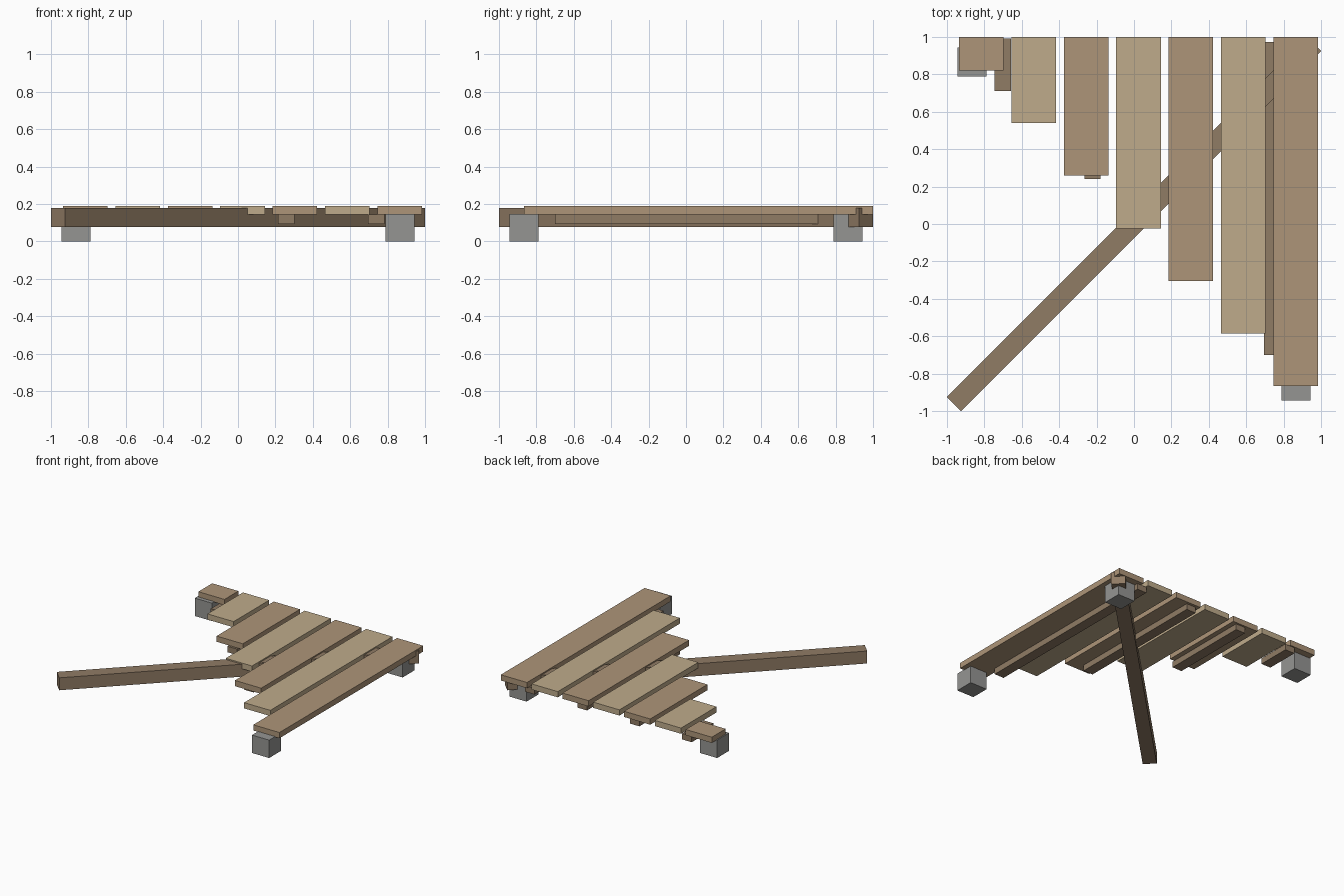
import bpy
from math import radians, sqrt

if "Cube" in bpy.data.objects:
    bpy.data.objects.remove(bpy.data.objects["Cube"])


def material(name, color):
    m = bpy.data.materials.new(name)
    m.diffuse_color = (*color, 1)
    m.use_nodes = True
    m.node_tree.nodes["Principled BSDF"].inputs["Base Color"].default_value = m.diffuse_color
    return m


def box(name, x, y, z, mat=None, turn=0):
    """Box from (min, max) ranges, optionally turned about z."""
    ranges = (x, y, z)
    bpy.ops.mesh.primitive_cube_add(size=1, location=[(a + b) / 2 for a, b in ranges])
    ob = bpy.context.object
    ob.name = name
    ob.scale = [b - a for a, b in ranges]
    bpy.ops.object.transform_apply(location=False, rotation=False, scale=True)
    ob.rotation_euler.z = radians(turn)
    if mat:
        ob.data.materials.append(mat)
    return ob


board_dark = material("board_dark", (0.42, 0.30, 0.19))
board_light = material("board_light", (0.52, 0.41, 0.26))
frame_wood = material("frame_wood", (0.28, 0.20, 0.13))
concrete = material("concrete", (0.30, 0.30, 0.29))

# Deck boards, cut back in steps along the diagonal
for i in range(7):
    x0 = -0.935 + 0.28 * i
    box(f"deck_board_{i + 1}", (x0, x0 + 0.238), (0.82 - 0.281 * i, 1.0),
        (0.143, 0.19), board_light if i % 2 else board_dark)

# Joists under the boards
for i in range(4):
    x0 = -0.745 + 0.48 * i
    box(f"joist_{i + 1}", (x0, x0 + 0.087), (0.71 - 0.47 * i, 0.99 - 0.006 * i),
        (0.094, 0.143), frame_wood)

# Diagonal beam running corner to corner
half = 0.962 * sqrt(2)
box("diagonal_beam", (-half, half), (-0.053, 0.053), (0.078, 0.18), frame_wood, 45)

# Footing blocks at three corners
for name, sx, sy in (("back_left", -1, 1), ("back_right", 1, 1), ("front_right", 1, -1)):
    cx, cy, r = 0.866 * sx, 0.866 * sy, 0.078
    box(f"footing_{name}", (cx - r, cx + r), (cy - r, cy + r), (0, 0.147), concrete)
